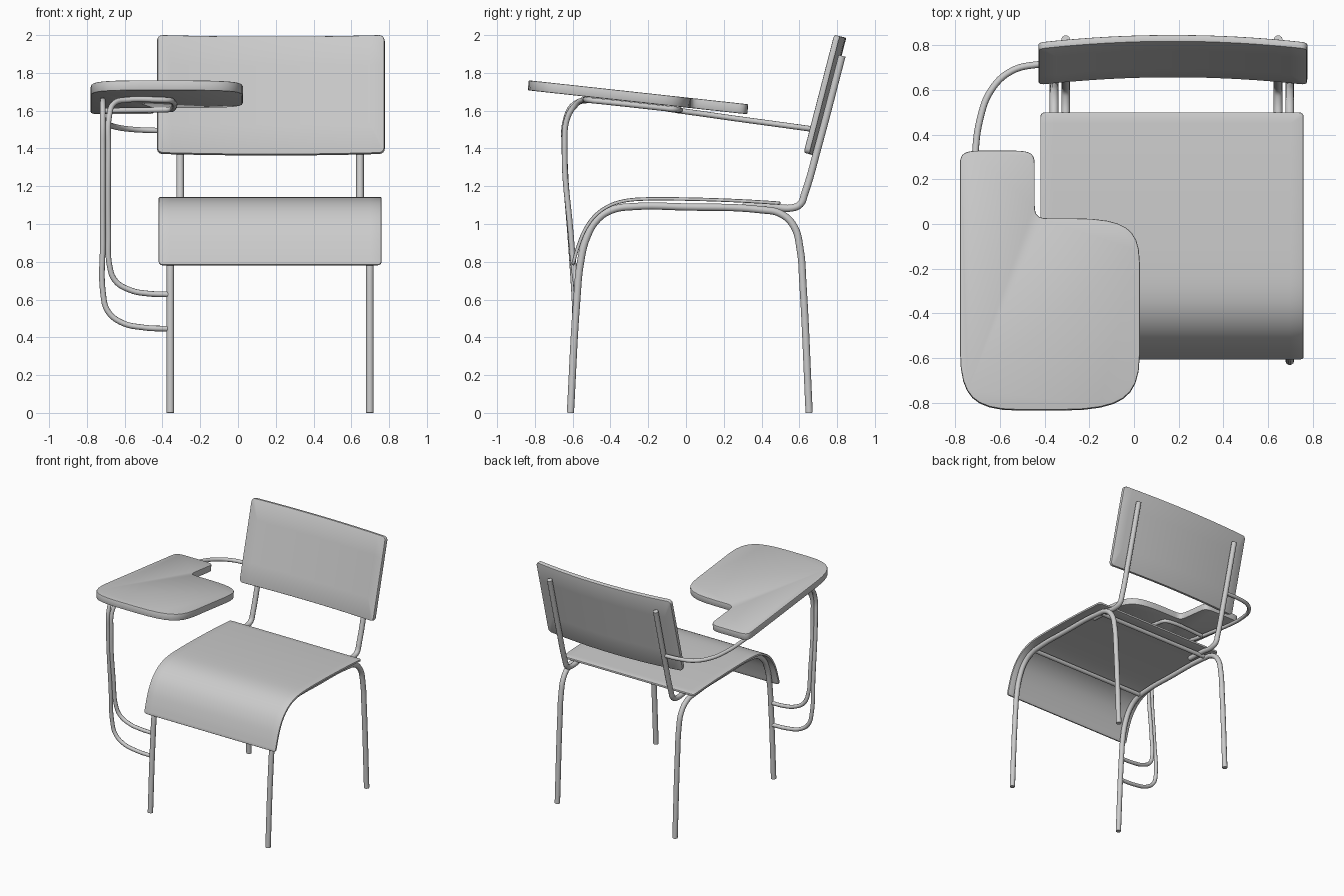
import bpy, bmesh, math
from mathutils import Vector

if "Cube" in bpy.data.objects:
    bpy.data.objects.remove(bpy.data.objects["Cube"])

grey = bpy.data.materials.new("light_grey")
grey.use_nodes = True
GREY = (0.6, 0.6, 0.6, 1)
grey.diffuse_color = GREY
grey.node_tree.nodes["Principled BSDF"].inputs["Base Color"].default_value = GREY

MID = 0.17      # centre line of the seat
SPAN = 0.528    # half distance between the legs


def finish(obj):
    """Bake modifiers or curve to mesh, then colour and smooth it."""
    bpy.ops.object.select_all(action='DESELECT')
    obj.select_set(True)
    bpy.context.view_layer.objects.active = obj
    bpy.ops.object.convert(target='MESH')
    obj = bpy.context.object
    obj.data.materials.clear()
    obj.data.materials.append(grey)
    bpy.ops.object.shade_smooth_by_angle(angle=math.radians(40))


def tube(name, points, radius, cyclic=False):
    curve = bpy.data.curves.new(name, 'CURVE')
    curve.dimensions = '3D'
    curve.bevel_depth = radius
    curve.bevel_resolution = 3
    curve.resolution_u = 6
    curve.use_fill_caps = True
    spline = curve.splines.new('BEZIER')
    spline.bezier_points.add(len(points) - 1)
    for knot, co in zip(spline.bezier_points, points):
        knot.co = co
        knot.handle_left_type = knot.handle_right_type = 'AUTO'
    obj = bpy.data.objects.new(name, curve)
    bpy.context.collection.objects.link(obj)
    finish(obj)


def smooth_path(points, steps=4):
    """Catmull-Rom interpolation of a 2D profile."""
    pts = [Vector(p) for p in points]
    pts = [2 * pts[0] - pts[1]] + pts + [2 * pts[-1] - pts[-2]]
    out = []
    for a, b, c, d in zip(pts, pts[1:], pts[2:], pts[3:]):
        for i in range(steps):
            t = i / steps
            out.append(0.5 * (2 * b + (c - a) * t + (2 * a - 5 * b + 4 * c - d) * t ** 2
                              + (3 * b - a - 3 * c + d) * t ** 3))
    return out + [pts[-2]]


def sheet(name, rows, thickness, corner):
    """Bent panel from rows of points, with rounded corners and soft edges."""
    bm = bmesh.new()
    grid = [[bm.verts.new(p) for p in row] for row in rows]
    for r0, r1 in zip(grid, grid[1:]):
        for i in range(len(r0) - 1):
            bm.faces.new((r0[i], r0[i + 1], r1[i + 1], r1[i]))
    ends = [grid[0][0], grid[0][-1], grid[-1][0], grid[-1][-1]]
    bmesh.ops.bevel(bm, geom=ends, offset=corner, segments=4, profile=0.5, affect='VERTICES')
    bmesh.ops.recalc_face_normals(bm, faces=bm.faces)
    add_mesh(name, bm, thickness)


def add_mesh(name, bm, thickness=None):
    mesh = bpy.data.meshes.new(name)
    bm.to_mesh(mesh)
    bm.free()
    obj = bpy.data.objects.new(name, mesh)
    bpy.context.collection.objects.link(obj)
    if thickness:
        solid = obj.modifiers.new("thickness", 'SOLIDIFY')
        solid.thickness = thickness
        solid.offset = 0
    bevel = obj.modifiers.new("soft_edge", 'BEVEL')
    bevel.width = 0.006
    bevel.segments = 2
    bevel.limit_method = 'ANGLE'
    bevel.angle_limit = math.radians(50)
    finish(obj)


# Seat: flat panel curling down over the front legs
seat_profile = smooth_path([(0.50, 1.11), (0.3, 1.122), (0.05, 1.131), (-0.2, 1.133), (-0.33, 1.122),
                            (-0.42, 1.09), (-0.49, 1.035), (-0.54, 0.96), (-0.575, 0.87), (-0.6, 0.782)])
sheet("seat", [[(MID + s * 0.59, y, z) for s in (-1, -0.9, 0.9, 1)] for y, z in seat_profile],
      0.018, 0.02)

# Backrest: leaning panel, gently hollow across its width
lean = math.radians(14.5)
rows = []
for j in range(5):
    v = (j / 4 - 0.5) * 0.645
    row = []
    for i in range(17):
        u = i / 8 - 1
        n = 0.035 * (1 - u * u) - 0.012
        row.append((MID + 0.004 + u * 0.602, 0.73 + v * math.sin(lean) + n * math.cos(lean),
                    1.683 + v * math.cos(lean) - n * math.sin(lean)))
    rows.append(row)
sheet("backrest", rows, 0.032, 0.028)

# Leg frames and back posts, one per side
leg_path = [(-0.612, 0), (-0.578, 0.6), (-0.558, 0.8), (-0.525, 0.93), (-0.468, 1.025), (-0.39, 1.075),
            (-0.28, 1.092), (0, 1.09), (0.4, 1.075), (0.5, 1.055), (0.57, 0.99), (0.605, 0.86),
            (0.618, 0.7), (0.652, 0)]
post_path = [(0.3, 1.1), (0.45, 1.093), (0.56, 1.085), (0.605, 1.105), (0.628, 1.16), (0.7, 1.41),
             (0.826, 1.89)]
for side, s in (("right", -1), ("left", 1)):
    tube(side + "_leg_frame", [(MID + s * SPAN, y, z) for y, z in leg_path], 0.02)
    tube(side + "_back_post", [(MID + s * 0.476, y, z) for y, z in post_path], 0.02)

# Cross bars under the seat
for name, y, z in (("front_cross_bar", -0.35, 1.085), ("rear_cross_bar", 0.42, 1.078)):
    tube(name, [(MID - SPAN, y, z), (MID + SPAN, y, z)], 0.017)

# Arm tube: back post, forward under the tablet, then down to the front leg
tube("outer_arm_tube", [(-0.31, 0.72, 1.492), (-0.43, 0.715, 1.495), (-0.55, 0.685, 1.5),
                        (-0.64, 0.6, 1.512), (-0.69, 0.47, 1.53), (-0.712, 0.3, 1.553),
                        (-0.716, 0, 1.595), (-0.716, -0.5, 1.655), (-0.716, -0.59, 1.635),
                        (-0.716, -0.637, 1.55), (-0.716, -0.643, 1.4), (-0.716, -0.61, 0.9),
                        (-0.714, -0.592, 0.63), (-0.69, -0.588, 0.54), (-0.62, -0.587, 0.48),
                        (-0.5, -0.587, 0.452), (-0.36, -0.587, 0.445)], 0.015)

# Inner loop: cradles the tablet and drops to the front leg
tube("inner_arm_tube", [(-0.71, -0.04, 1.6), (-0.4, -0.04, 1.605), (-0.355, -0.06, 1.607),
                        (-0.345, -0.11, 1.612), (-0.345, -0.44, 1.648), (-0.36, -0.5, 1.654),
                        (-0.41, -0.525, 1.657), (-0.59, -0.54, 1.657), (-0.655, -0.575, 1.64),
                        (-0.682, -0.625, 1.57), (-0.686, -0.643, 1.4), (-0.686, -0.61, 0.95),
                        (-0.68, -0.595, 0.78), (-0.65, -0.585, 0.7), (-0.57, -0.58, 0.65),
                        (-0.48, -0.577, 0.632), (-0.36, -0.577, 0.627)], 0.015)

# Writing tablet: notched outline, each corner with its trim along the two edges
corners = [(-0.78, -0.837, 0.27, 0.27), (0.026, -0.837, 0.36, 0.25), (0.026, 0.022, 0.2, 0.3),
           (-0.445, 0.022, 0.06, 0.06), (-0.445, 0.325, 0.06, 0.09), (-0.78, 0.325, 0.09, 0.06)]
outline = []
for k, (x, y, trim_in, trim_out) in enumerate(corners):
    p = Vector((x, y))
    a = p + (Vector(corners[k - 1][:2]) - p).normalized() * trim_in
    b = p + (Vector(corners[(k + 1) % len(corners)][:2]) - p).normalized() * trim_out
    for i in range(9):
        t = i / 8
        # Weighted towards the corner for a fuller curve
        w0, w1, w2 = (1 - t) ** 2, 2.8 * t * (1 - t), t * t
        outline.append((a * w0 + p * w1 + b * w2) / (w0 + w1 + w2))

bm = bmesh.new()
base = bm.faces.new([bm.verts.new((q.x, q.y, 1.708 - 0.109 * (q.y + 0.84))) for q in outline])
top = bmesh.ops.extrude_face_region(bm, geom=[base])["geom"]
bmesh.ops.translate(bm, vec=(0, 0.004, 0.053), verts=[e for e in top if isinstance(e, bmesh.types.BMVert)])
bmesh.ops.recalc_face_normals(bm, faces=bm.faces)
add_mesh("writing_tablet", bm)
